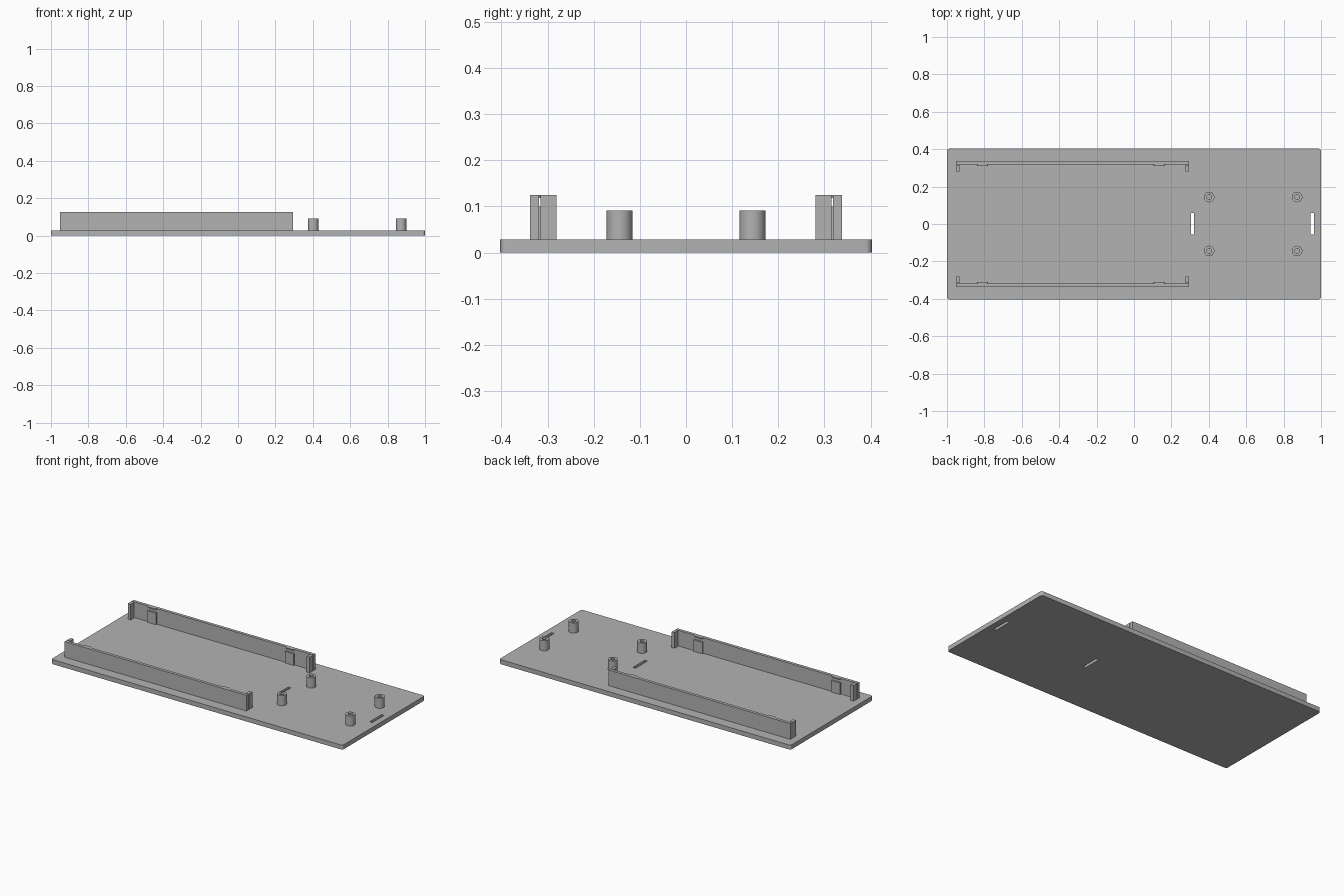
import bpy
import bmesh
import math

cube = bpy.data.objects.get("Cube")
if cube:
    bpy.data.objects.remove(cube, do_unlink=True)

# Single grey plastic
grey = bpy.data.materials.new("grey plastic")
grey.use_nodes = True
colour = (0.45, 0.45, 0.45, 1)
grey.diffuse_color = colour
grey.node_tree.nodes["Principled BSDF"].inputs["Base Color"].default_value = colour

PLATE_TOP = 0.028
RAIL_TOP = 0.125
RAIL_LEFT, RAIL_RIGHT = -0.953, 0.295


def make_object(name, bm):
    bmesh.ops.recalc_face_normals(bm, faces=bm.faces)
    mesh = bpy.data.meshes.new(name)
    bm.to_mesh(mesh)
    bm.free()
    mesh.materials.append(grey)
    obj = bpy.data.objects.new(name, mesh)
    bpy.context.collection.objects.link(obj)
    return obj


def prism(name, outline, z0, z1):
    """Extrude a flat outline from z0 to z1."""
    bm = bmesh.new()
    face = bm.faces.new([bm.verts.new((x, y, z0)) for x, y in outline])
    moved = bmesh.ops.extrude_face_region(bm, geom=[face])["geom"]
    verts = [v for v in moved if isinstance(v, bmesh.types.BMVert)]
    bmesh.ops.translate(bm, verts=verts, vec=(0, 0, z1 - z0))
    return make_object(name, bm)


def box(name, x0, x1, y0, y1, z0, z1):
    return prism(name, [(x0, y0), (x1, y0), (x1, y1), (x0, y1)], z0, z1)


def smooth(obj):
    bpy.ops.object.select_all(action='DESELECT')
    obj.select_set(True)
    bpy.context.view_layer.objects.active = obj
    bpy.ops.object.shade_smooth_by_angle(angle=math.radians(30))


# Base plate with rounded corners
radius, steps = 0.014, 6
outline = []
for i, (sx, sy) in enumerate([(1, 1), (-1, 1), (-1, -1), (1, -1)]):
    for k in range(steps + 1):
        a = math.pi / 2 * (i + k / steps)
        outline.append((sx * (1 - radius) + radius * math.cos(a),
                        sy * (0.403 - radius) + radius * math.sin(a)))
plate = prism("base_plate", outline, 0, PLATE_TOP)

# Strap slots cut through the plate
for i, x in enumerate((0.313, 0.953)):
    cutter = box(f"slot_cutter_{i + 1}", x - 0.009, x + 0.009, -0.057, 0.06, -0.05, 0.1)
    cutter.hide_render = True
    cutter.hide_viewport = True
    mod = plate.modifiers.new("slot", 'BOOLEAN')
    mod.object = cutter
    mod.operation = 'DIFFERENCE'
    mod.solver = 'EXACT'
smooth(plate)

# Board rails, end posts and snap clips on both long sides
for side, s in (("back", 1), ("front", -1)):
    box(f"{side}_rail", RAIL_LEFT, RAIL_RIGHT, s * 0.319, s * 0.338, PLATE_TOP, RAIL_TOP)
    for end, x in (("left", RAIL_RIGHT - 0.02), ("right", RAIL_LEFT)):
        box(f"{side}_{end}_end_post", x, x + 0.02, s * 0.281, s * 0.315,
            PLATE_TOP, RAIL_TOP)
    for end, x in (("left", 0.135), ("right", -0.81)):
        box(f"{side}_{end}_board_rest", x - 0.03, x + 0.03, s * 0.31, s * 0.319,
            PLATE_TOP, 0.1)
        prism(f"{side}_{end}_clip_lip",
              [(x - 0.03, s * 0.319), (x - 0.022, s * 0.31),
               (x + 0.022, s * 0.31), (x + 0.03, s * 0.319)], 0.118, RAIL_TOP)

# Hollow standoffs, revolved from a wall profile
profile = [(0.028, PLATE_TOP), (0.028, 0.091), (0.013, 0.091), (0.013, PLATE_TOP)]
segments = 32
for i, x in enumerate((0.402, 0.872)):
    for j, y in enumerate((-0.144, 0.144)):
        bm = bmesh.new()
        rings = []
        for k in range(segments):
            a = 2 * math.pi * k / segments
            rings.append([bm.verts.new((x + r * math.cos(a), y + r * math.sin(a), z))
                          for r, z in profile])
        for k in range(segments):
            here, after = rings[k], rings[(k + 1) % segments]
            for p in range(len(profile)):
                q = (p + 1) % len(profile)
                bm.faces.new((here[p], after[p], after[q], here[q]))
        smooth(make_object(f"standoff_{2 * i + j + 1}", bm))
